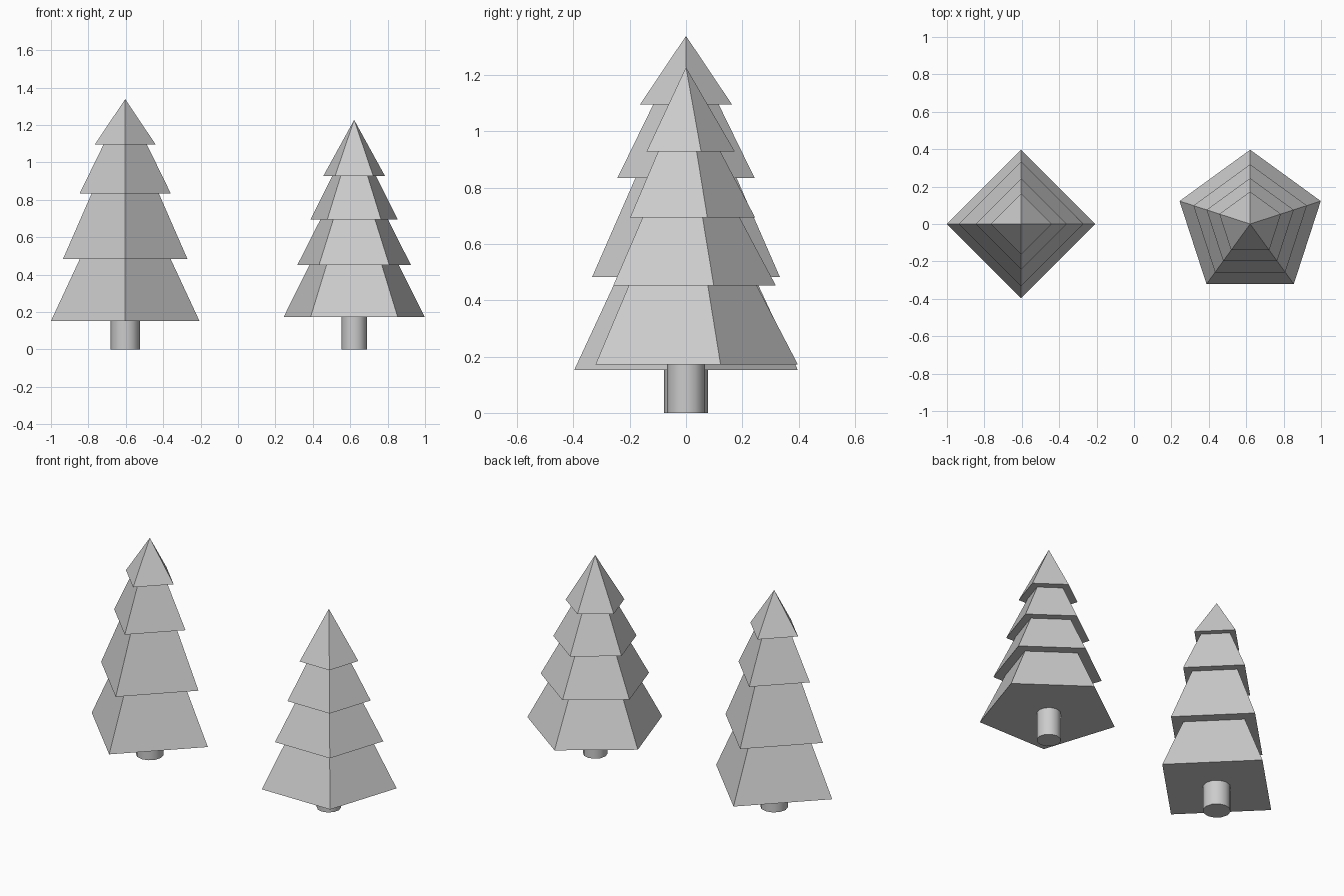
import bpy, bmesh
from math import cos, sin, pi

if "Cube" in bpy.data.objects:
    bpy.data.objects.remove(bpy.data.objects["Cube"])


def lathe(name, x, sides, start, profile, smooth=False):
    """Sweep (radius, z) points round a vertical axis; radius 0 gives a tip."""
    bm = bmesh.new()
    rings = []
    for r, z in profile:
        n = sides if r > 0 else 1
        rings.append([bm.verts.new((r * cos(start + 2 * pi * i / sides),
                                    r * sin(start + 2 * pi * i / sides), z))
                      for i in range(n)])
    for low, high in zip(rings, rings[1:]):
        for i in range(sides):
            j = (i + 1) % sides
            if len(high) == 1:
                bm.faces.new((low[i], low[j], high[0]))
            else:
                bm.faces.new((low[i], low[j], high[j], high[i]))
    for ring in (rings[0], rings[-1]):
        if len(ring) > 2:
            bm.faces.new(ring)
    bmesh.ops.recalc_face_normals(bm, faces=bm.faces[:])
    mesh = bpy.data.meshes.new(name)
    bm.to_mesh(mesh)
    bm.free()
    obj = bpy.data.objects.new(name, mesh)
    obj.location.x = x
    bpy.context.collection.objects.link(obj)
    if smooth:
        bpy.ops.object.select_all(action='DESELECT')
        obj.select_set(True)
        bpy.context.view_layer.objects.active = obj
        bpy.ops.object.shade_smooth_by_angle(angle=pi / 4)
    return obj


def tree(side, x, sides, trunk_radius, tiers, tip):
    """tiers: (skirt z, skirt radius, radius where the next tier starts)."""
    profile = []
    for i, (z, outer, inner) in enumerate(tiers):
        profile.append((outer, z))
        if i + 1 < len(tiers):
            profile.append((inner, tiers[i + 1][0]))
    profile.append((0, tip))
    # Stepped foliage, one corner pointing to the back
    lathe(side + "_foliage", x, sides, pi / 2, profile)
    # Round trunk
    base = tiers[0][0]
    lathe(side + "_trunk", x, 12, 0,
          [(trunk_radius, 0), (trunk_radius, base + 0.01)], smooth=True)


# Tall four-sided tree
tree("left_tree", -0.603, 4, 0.078,
     [(0.152, 0.397, 0.243), (0.483, 0.333, 0.180),
      (0.833, 0.244, 0.116), (1.095, 0.163, 0)], 1.338)

# Shorter five-sided tree
tree("right_tree", 0.621, 5, 0.068,
     [(0.172, 0.397, 0.251), (0.452, 0.319, 0.190),
      (0.694, 0.245, 0.122), (0.928, 0.173, 0)], 1.227)
